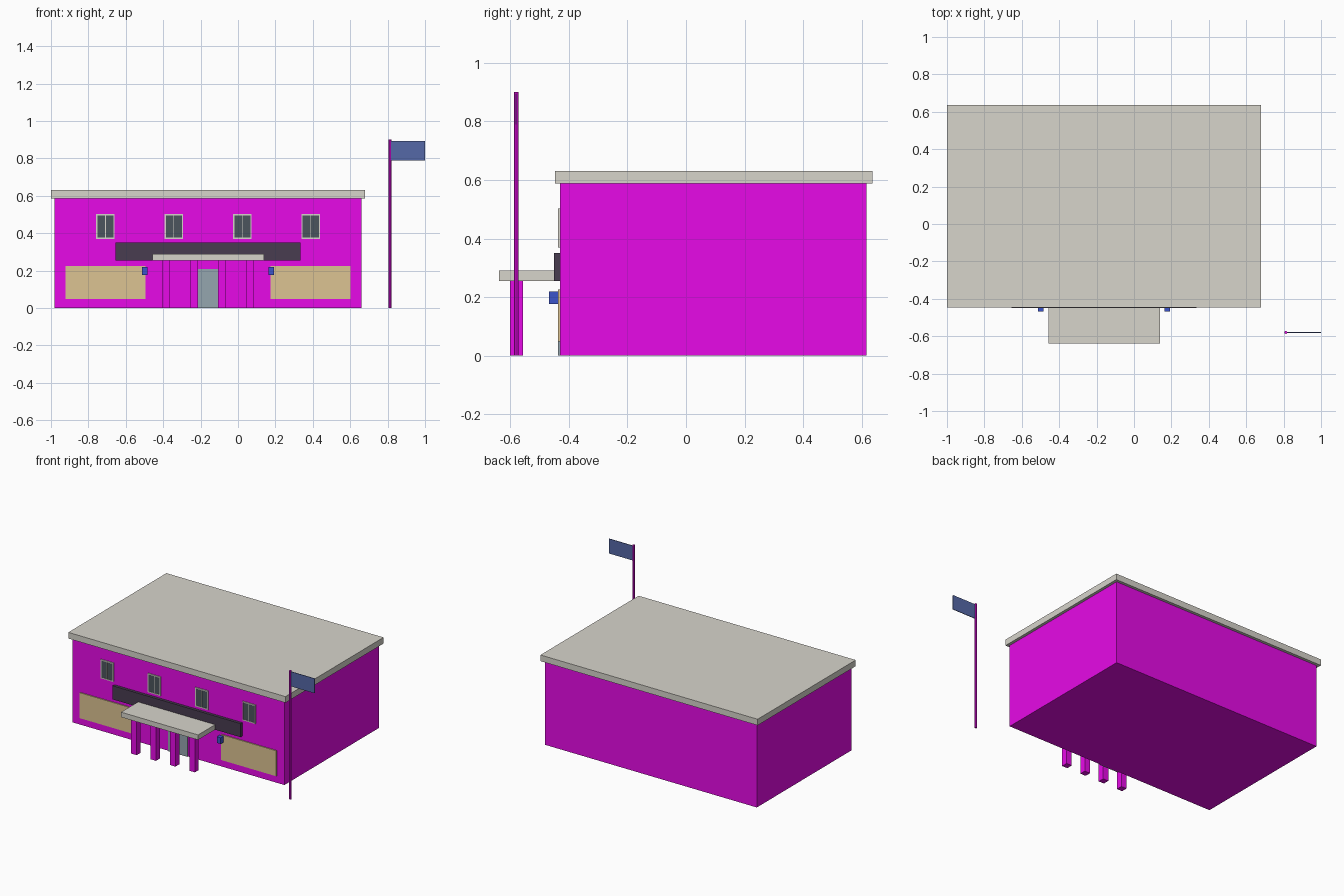
import bpy

if "Cube" in bpy.data.objects:
    bpy.data.objects.remove(bpy.data.objects["Cube"])


def material(name, r, g, b):
    m = bpy.data.materials.new(name)
    m.diffuse_color = (r, g, b, 1)
    m.use_nodes = True
    m.node_tree.nodes["Principled BSDF"].inputs["Base Color"].default_value = m.diffuse_color
    return m


WALL = material("magenta", 0.8, 0.003, 0.8)
STONE = material("pale_stone", 0.68, 0.66, 0.6)
DARK = material("dark_board", 0.065, 0.045, 0.08)
GLASS = material("dark_glass", 0.07, 0.09, 0.11)
TAN = material("warm_window", 0.72, 0.55, 0.29)
DOOR = material("door_glass", 0.3, 0.38, 0.43)
LAMP = material("blue_lamp", 0.045, 0.09, 0.6)
FLAG = material("flag_blue", 0.09, 0.14, 0.39)


def box(name, x, y, z, mat):
    """Box from (min, max) ranges on each axis."""
    bpy.ops.mesh.primitive_cube_add(size=1, location=[sum(r) / 2 for r in (x, y, z)])
    ob = bpy.context.object
    ob.name = name
    ob.scale = [r[1] - r[0] for r in (x, y, z)]
    bpy.ops.object.transform_apply(location=False, rotation=False, scale=True)
    ob.data.materials.append(mat)
    return ob


MID = -0.16     # building centre line in x
FACE = -0.43    # front wall plane

# Main building and flat overhanging roof
box("building_walls", (MID - 0.82, MID + 0.82), (FACE, 0.617), (0, 0.588), WALL)
box("roof_slab", (MID - 0.84, MID + 0.84), (-0.447, 0.637), (0.587, 0.63), STONE)

# Dark fascia board above the entrance
box("fascia_board", (MID - 0.495, MID + 0.495), (-0.45, FACE), (0.255, 0.35), DARK)

# Entrance canopy on four square columns, door behind
box("canopy", (MID - 0.298, MID + 0.298), (-0.638, FACE), (0.255, 0.29), STONE)
for i in range(4):
    cx = MID + (i - 1.5) * 0.15
    box("canopy_column", (cx - 0.021, cx + 0.021), (-0.6, -0.557), (0, 0.255), WALL)
box("door", (MID - 0.075, MID + 0.075), (-0.437, FACE), (0, 0.21), DOOR)

# Upper windows: dark pane, pale frame and centre mullion
for i in range(4):
    cx = MID + (i - 1.5) * 0.366
    box("window_glass", (cx - 0.045, cx + 0.045), (-0.435, FACE), (0.375, 0.497), GLASS)
    for dx, w in ((-0.0465, 0.007), (0, 0.004), (0.0465, 0.007)):
        box("window_upright", (cx + dx - w / 2, cx + dx + w / 2),
            (-0.437, FACE), (0.37, 0.502), STONE)
    for z in (0.37, 0.495):
        box("window_rail", (cx - 0.05, cx + 0.05), (-0.437, FACE), (z, z + 0.007), STONE)

# Wide ground floor windows and wall lamps, one each side
for s in (-1, 1):
    cx = MID + s * 0.548
    box("wide_window", (cx - 0.213, cx + 0.213), (-0.437, FACE), (0.048, 0.226), TAN)
    cx = MID + s * 0.338
    box("wall_lamp", (cx - 0.015, cx + 0.015), (-0.467, FACE - 0.007), (0.176, 0.219), LAMP)
    box("lamp_bracket", (cx - 0.008, cx + 0.008), (-0.44, FACE), (0.19, 0.205), LAMP)

# Flagpole and flag
bpy.ops.mesh.primitive_cylinder_add(vertices=8, radius=0.008, depth=0.9,
                                    location=(0.812, -0.58, 0.45))
pole = bpy.context.object
pole.name = "flagpole"
pole.data.materials.append(WALL)
box("flag", (0.815, 1.0), (-0.582, -0.578), (0.79, 0.893), FLAG)
